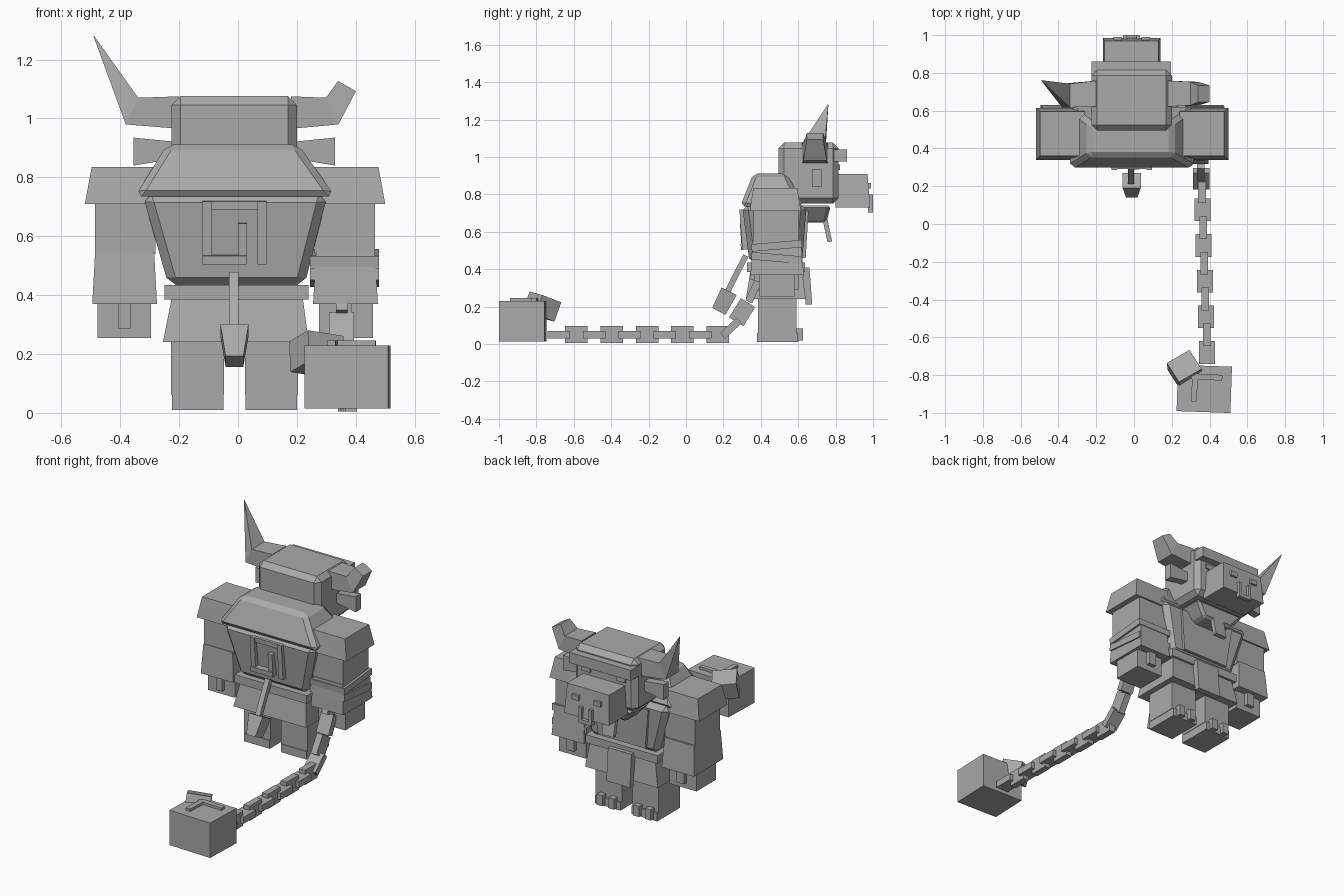
import bpy, bmesh
from math import radians, atan2
from mathutils import Matrix, Vector, Euler

cube = bpy.data.objects.get("Cube")
if cube:
    bpy.data.objects.remove(cube)

stone = bpy.data.materials.new("stone grey")
stone.use_nodes = True
stone.diffuse_color = (0.4, 0.4, 0.4, 1)
stone.node_tree.nodes["Principled BSDF"].inputs["Base Color"].default_value = (0.4, 0.4, 0.4, 1)


def finish(name, bm, bevel=0):
    bmesh.ops.recalc_face_normals(bm, faces=bm.faces)
    mesh = bpy.data.meshes.new(name)
    bm.to_mesh(mesh)
    bm.free()
    mesh.materials.append(stone)
    ob = bpy.data.objects.new(name, mesh)
    bpy.context.collection.objects.link(ob)
    if bevel:
        mod = ob.modifiers.new("chamfer", "BEVEL")
        mod.width, mod.segments = bevel, 1
    return ob


def loft(name, rings, bevel=0):
    """Skin four-cornered rings in order, with caps on both ends."""
    bm = bmesh.new()
    loops = [[bm.verts.new(p) for p in ring] for ring in rings]
    for a, b in zip(loops, loops[1:]):
        for i in range(4):
            j = (i + 1) % 4
            bm.faces.new((a[i], a[j], b[j], b[i]))
    bm.faces.new(loops[0])
    bm.faces.new(loops[-1])
    return finish(name, bm, bevel)


def frustum(name, z0, low, z1, high=None, bevel=0):
    """Block between two heights; low and high are x0, x1, y0, y1."""
    def ring(r, z):
        x0, x1, y0, y1 = r
        return [(x0, y0, z), (x1, y0, z), (x1, y1, z), (x0, y1, z)]
    return loft(name, [ring(low, z0), ring(high or low, z1)], bevel)


def block(name, centre, size, turn=(0, 0, 0)):
    """Box with a centre, a size and a rotation in degrees."""
    bm = bmesh.new()
    rot = Euler([radians(a) for a in turn]).to_matrix().to_4x4()
    bmesh.ops.create_cube(bm, size=1, matrix=Matrix.Translation(centre) @ rot @ Matrix.Diagonal((*size, 1)))
    return finish(name, bm)


def horn(name, stations):
    """Square section swept along (x, y, z, half_width, lean) stations."""
    rings = []
    for x, y, z, h, lean in stations:
        u = Matrix.Rotation(radians(lean), 3, 'Y') @ Vector((0, 0, h))
        v, c = Vector((0, h * 1.25, 0)), Vector((x, y, z))
        rings.append([c + u + v, c + u - v, c - u - v, c - u + v])
    return loft(name, rings)


# Torso
frustum("torso", 0.43, (-0.235, 0.225, 0.34, 0.62), 0.745, (-0.325, 0.305, 0.3, 0.645), 0.03)
frustum("shoulder_hump", 0.735, (-0.35, 0.33, 0.29, 0.63), 0.912, (-0.24, 0.205, 0.36, 0.54), 0.022)
frustum("belt", 0.385, (-0.25, 0.24, 0.325, 0.635), 0.435)
frustum("hips", 0.24, (-0.255, 0.24, 0.32, 0.64), 0.39, (-0.225, 0.22, 0.345, 0.62))
frustum("loincloth", 0.21, (-0.09, 0.07, 0.64, 0.675), 0.41, (-0.09, 0.07, 0.62, 0.66))
frustum("chest_plate", 0.46, (-0.17, 0.15, 0.6, 0.64), 0.71, (-0.2, 0.18, 0.6, 0.655))

# Square spiral relief on the back
for i, (x, z, w, h) in enumerate([(0.081, 0.612, 0.03, 0.215), (-0.012, 0.705, 0.216, 0.03),
                                  (-0.105, 0.612, 0.03, 0.215), (-0.045, 0.52, 0.15, 0.03),
                                  (0.015, 0.575, 0.03, 0.14)]):
    block(f"back_spiral_{i}", (x, 0.313, z), (w, 0.04, h), (4, 0, 0))

# Tail
block("tail", (-0.015, 0.265, 0.365), (0.032, 0.03, 0.24), (-27, 0, 0))
tuft = frustum("tail_tuft", -0.06, (-0.03, 0.03, -0.04, 0.04), 0.06, (-0.048, 0.048, -0.045, 0.045))
tuft.location = (-0.012, 0.203, 0.228)
tuft.rotation_euler = (radians(-27), 0, 0)

# Head and face
frustum("head", 0.75, (-0.225, 0.2, 0.495, 0.815), 1.076, (-0.225, 0.2, 0.495, 0.815), 0.03)
frustum("brow", 0.975, (-0.225, 0.195, 0.78, 0.86), 1.04)
frustum("snout", 0.73, (-0.165, 0.14, 0.8, 0.985), 0.91, (-0.155, 0.13, 0.8, 0.97))
for side in (-1, 1):
    x = -0.012
    block(f"nostril_{side}", (x + side * 0.075, 0.98, 0.845), (0.045, 0.02, 0.03))
    block(f"nose_ring_side_{side}", (x + side * 0.035, 0.987, 0.755), (0.02, 0.026, 0.09))
    block(f"eye_{side}", (x + side * 0.12, 0.818, 0.945), (0.06, 0.012, 0.03))
block("nose_ring_base", (-0.012, 0.987, 0.715), (0.09, 0.026, 0.022))
frustum("neck_ruff", 0.65, (-0.11, 0.09, 0.6, 0.75), 0.74, (-0.19, 0.165, 0.6, 0.775), 0.015)
block("goatee", (-0.012, 0.75, 0.635), (0.08, 0.025, 0.18), (12, 0, 0))

# Ears
for side, cx in ((1, 0.2), (-1, -0.225)):
    name = "left_ear" if side > 0 else "right_ear"
    rings = []
    for d, z0, z1 in ((-0.02, 0.865, 0.92), (0.13, 0.84, 0.935)):
        x = cx + side * d
        rings.append([(x, 0.675, z0), (x, 0.725, z0), (x, 0.725, z1), (x, 0.675, z1)])
    loft(name, rings)

# Horns: one whole, one broken off
horn("right_horn", [(-0.2, 0.69, 1.02, 0.055, 0), (-0.36, 0.68, 1.025, 0.05, 25),
                    (-0.49, 0.76, 1.28, 0.001, 60)])
horn("left_horn", [(0.18, 0.69, 1.02, 0.055, 0), (0.32, 0.69, 1.025, 0.05, -25),
                   (0.37, 0.69, 1.11, 0.035, -60)])

# Arms, the left one shifted slightly inward
for name, s, off in (("right", -1, 0), ("left", 1, -0.02)):
    def part(label, z0, r0, z1, r1=None, bevel=0):
        def place(r):
            a, b = sorted((s * (r[0] + off), s * (r[1] + off)))
            return (a, b, r[2], r[3])
        frustum(f"{name}_{label}", z0, place(r0), z1, place(r1 or r0), bevel)
    part("shoulder", 0.71, (0.28, 0.52, 0.34, 0.615), 0.835, (0.26, 0.497, 0.36, 0.595))
    part("upper_arm", 0.54, (0.28, 0.485, 0.36, 0.605), 0.72)
    part("forearm", 0.37, (0.275, 0.495, 0.345, 0.63), 0.55, (0.285, 0.485, 0.355, 0.615))
    part("hand", 0.255, (0.295, 0.478, 0.39, 0.58), 0.38)
    part("thumb", 0.29, (0.36, 0.41, 0.58, 0.605), 0.44)
    part("finger", 0.285, (0.365, 0.405, 0.365, 0.395), 0.44)
    # Legs and cloven hooves
    x = s * 0.125 - 0.012
    frustum(f"{name}_leg", 0.06, (x - 0.09, x + 0.09, 0.385, 0.59), 0.27)
    frustum(f"{name}_hoof", 0.01, (x - 0.087, x + 0.087, 0.38, 0.6), 0.06)
    for t in (-1, 1):
        block(f"{name}_toe_{t}", (x + t * 0.04, 0.607, 0.05), (0.04, 0.035, 0.065))

# Wrist shackle on the left arm
block("upper_shackle", (0.362, 0.485, 0.525), (0.235, 0.27, 0.04), (5, 0, 0))
block("lower_shackle", (0.362, 0.485, 0.46), (0.235, 0.27, 0.04), (-5, 0, 0))

# Chain: links turned by a quarter in alternation along a path
path = [(0.352, 0.4, 0.39), (0.352, 0.36, 0.28), (0.353, 0.3, 0.17), (0.356, 0.24, 0.085)]
path += [(0.36 + i * 0.003, 0.17 - i * 0.0945, 0.05) for i in range(10)]
for i, p in enumerate(path):
    a, b = Vector(path[max(i - 1, 0)]), Vector(path[min(i + 1, len(path) - 1)])
    d = b - a
    pitch = atan2(d.z, d.y) if i < 4 else 0
    flat = i % 2 == 1
    link = block(f"chain_link_{i}", (0, 0, 0), (0.085 if flat else 0.04, 0.12, 0.04 if flat else 0.09))
    link.location = p
    link.rotation_euler = (pitch, 0, 0)

# Dragged weight with a carved mark and a loose chunk
block("weight", (0.372, -0.873, 0.122), (0.285, 0.245, 0.215), (0, 0, -2))
block("weight_mark_long", (0.385, -0.81, 0.235), (0.165, 0.03, 0.02), (0, 0, -3))
block("weight_mark_short", (0.32, -0.875, 0.235), (0.03, 0.13, 0.02), (0, 0, -3))
block("loose_chunk", (0.268, -0.77, 0.2), (0.14, 0.125, 0.11), (-18, 8, 30))
